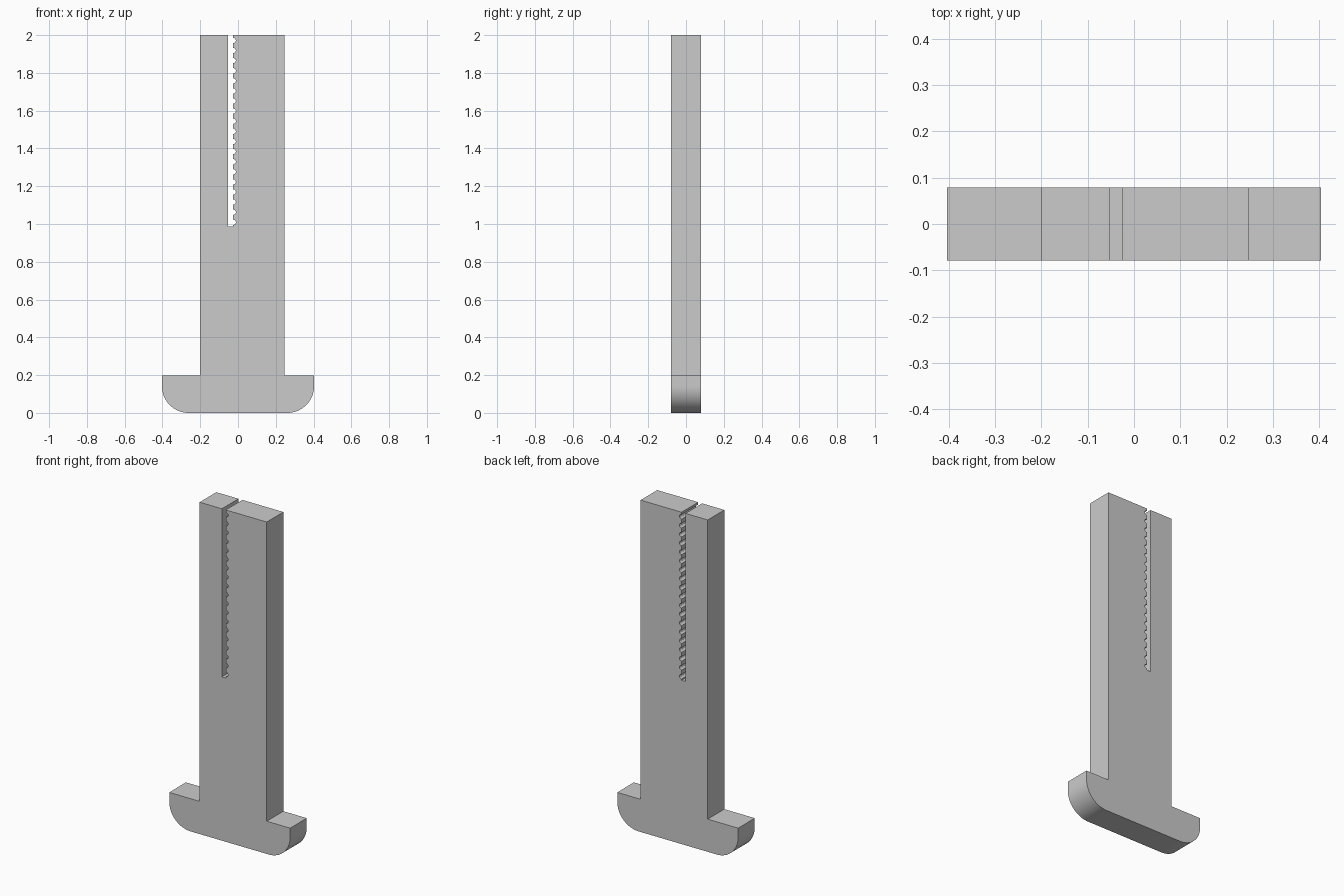
import bpy, bmesh, math

if "Cube" in bpy.data.objects:
    bpy.data.objects.remove(bpy.data.objects["Cube"])

HALF_DEPTH = 0.079
TOP = 2.0


def arc(cx, cz, rx, rz, a0, a1, n):
    """Points along an elliptical arc, angles in degrees."""
    return [(cx + rx * math.cos(math.radians(a0 + (a1 - a0) * i / n)),
             cz + rz * math.sin(math.radians(a0 + (a1 - a0) * i / n)))
            for i in range(n + 1)]


def extrude_profile(name, pts):
    """Closed XZ outline made into a solid plate centred on y = 0."""
    bm = bmesh.new()
    face = bm.faces.new([bm.verts.new((x, -HALF_DEPTH, z)) for x, z in pts])
    ext = bmesh.ops.extrude_face_region(bm, geom=[face])
    verts = [g for g in ext["geom"] if isinstance(g, bmesh.types.BMVert)]
    bmesh.ops.translate(bm, verts=verts, vec=(0, 2 * HALF_DEPTH, 0))
    bmesh.ops.recalc_face_normals(bm, faces=bm.faces)
    mesh = bpy.data.meshes.new(name)
    bm.to_mesh(mesh)
    bm.free()
    obj = bpy.data.objects.new(name, mesh)
    bpy.context.collection.objects.link(obj)
    bpy.context.view_layer.objects.active = obj
    obj.select_set(True)
    bpy.ops.object.shade_smooth_by_angle(angle=math.radians(30))
    obj.select_set(False)
    return obj


# Rounded foot, then the right side of the shaft
R = 0.142
outline = arc(-0.403 + R, R, R, R, 180, 270, 16)
outline += arc(0.403 - R, R, R, R, 270, 360, 16)
outline += [(0.403, 0.197), (0.247, 0.197), (0.247, TOP)]

# Toothed side of the slot, running down from the top
tip, root, pitch, count = -0.026, -0.011, 0.0535, 19
outline.append((tip, TOP))
for i in range(count):
    zc = TOP - 0.028 - i * pitch
    outline += arc(tip, zc, root - tip, 0.014, 90, -90, 6)

# Slot floor and plain left side
outline += [(tip, 0.987), (-0.052, 0.987), (-0.052, TOP)]

# Left side of the shaft and foot shoulder
outline += [(-0.2, TOP), (-0.2, 0.197), (-0.403, 0.197)]

extrude_profile("slotted_plate", outline)
